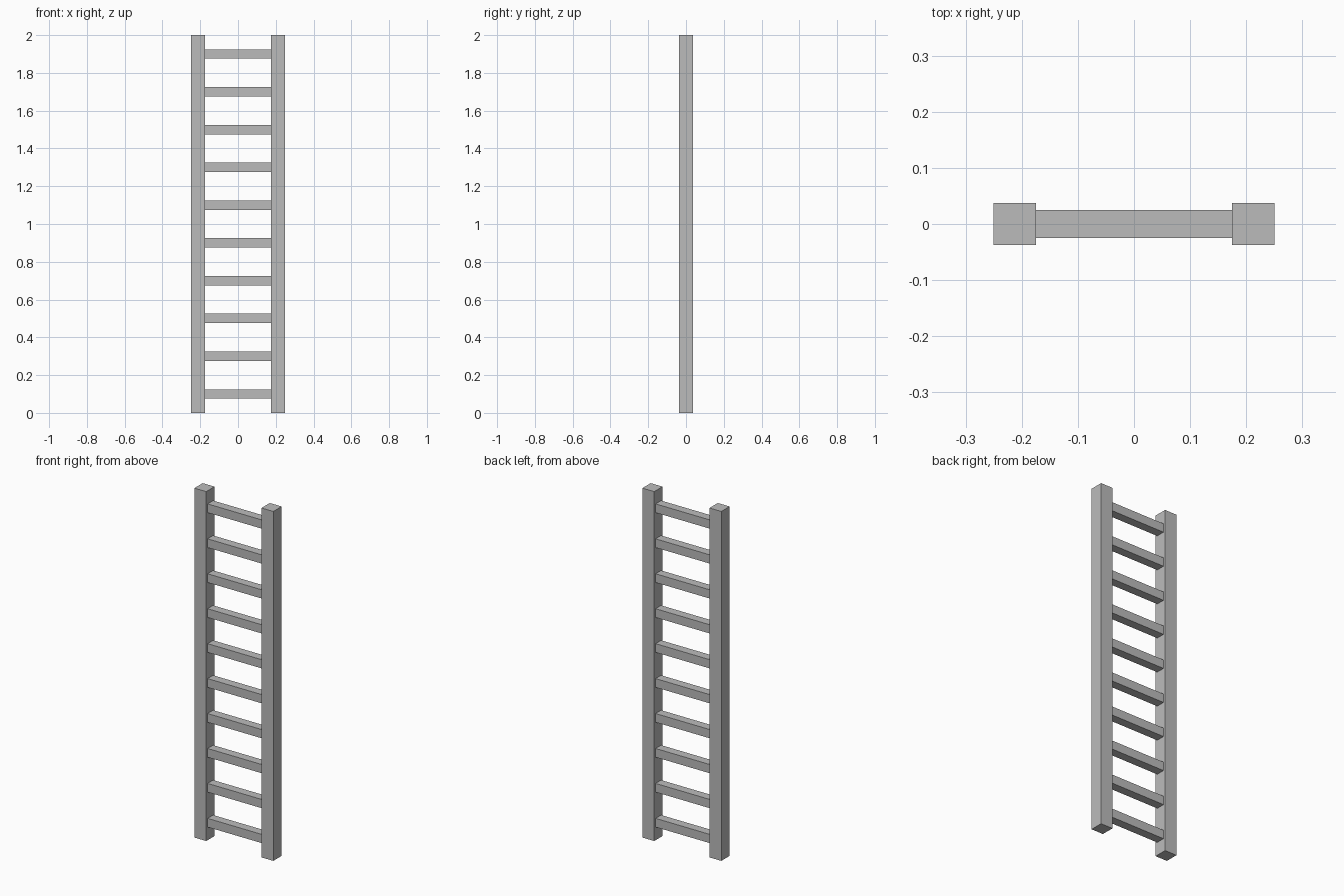
import bpy

cube = bpy.data.objects.get("Cube")
if cube:
    bpy.data.objects.remove(cube, do_unlink=True)

# Single grey finish
GREY = (0.5, 0.5, 0.5, 1)
grey = bpy.data.materials.new("grey")
grey.use_nodes = True
grey.diffuse_color = GREY
bsdf = next(n for n in grey.node_tree.nodes if n.type == "BSDF_PRINCIPLED")
bsdf.inputs["Base Color"].default_value = GREY


def box(name, centre, size):
    bpy.ops.mesh.primitive_cube_add(size=1, location=centre)
    obj = bpy.context.object
    obj.name = name
    obj.scale = size
    bpy.ops.object.transform_apply(location=False, rotation=False, scale=True)
    obj.data.materials.append(grey)
    return obj


HEIGHT, WIDTH = 2, 0.5
RAIL, RUNG = 0.075, 0.05
RUNGS = 10
SPACING = HEIGHT / RUNGS

# Side rails
for side, sign in (("left", 1), ("right", -1)):
    box(f"{side}_rail", (sign * (WIDTH - RAIL) / 2, 0, HEIGHT / 2), (RAIL, RAIL, HEIGHT))

# Rungs spanning between the inner faces of the rails
for i in range(RUNGS):
    box(f"rung_{i + 1}", (0, 0, SPACING * (i + 0.5)), (WIDTH - 2 * RAIL, RUNG, RUNG))
